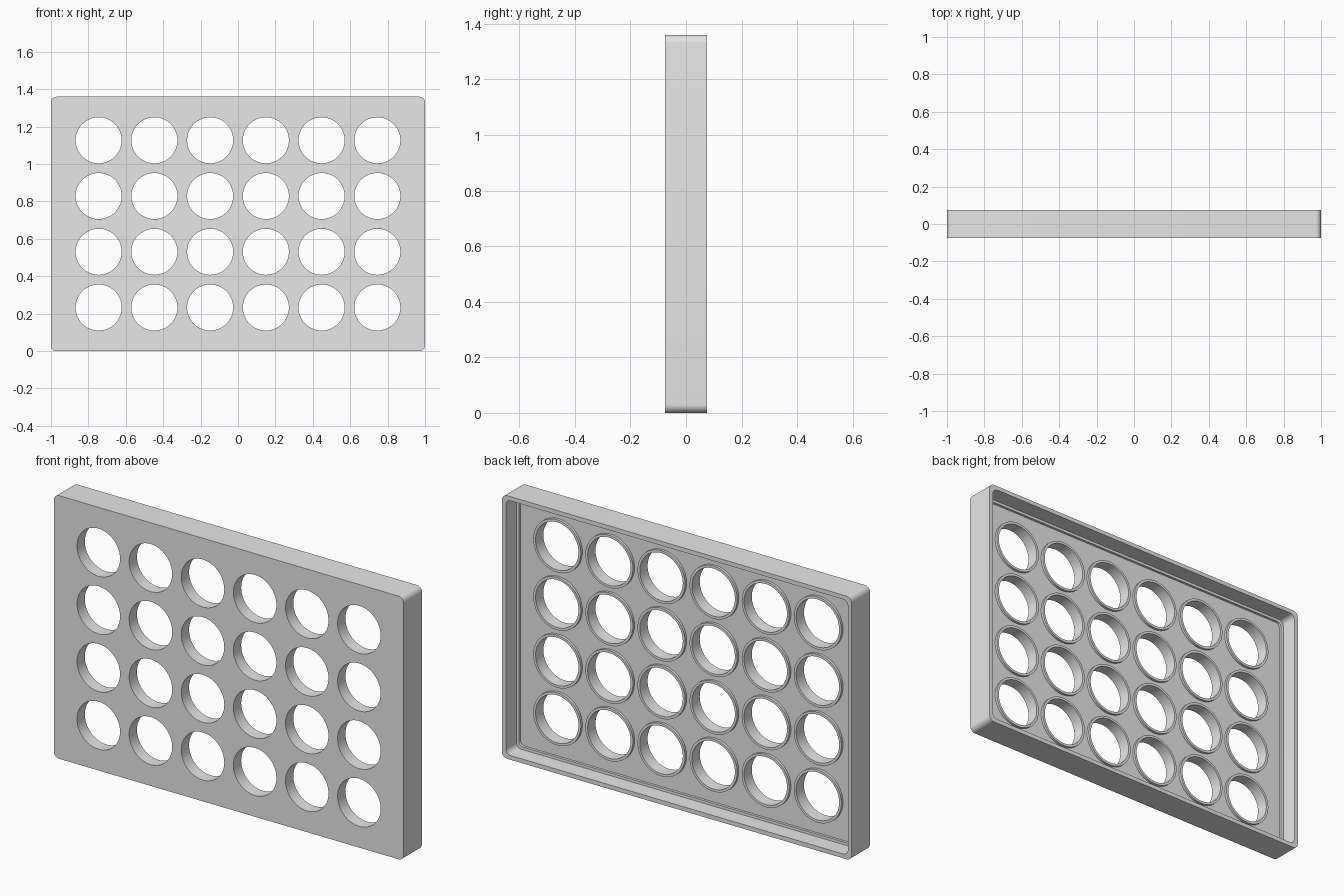
import bpy, bmesh, math
from mathutils import Matrix, Vector

old = bpy.data.objects.get("Cube")
if old:
    bpy.data.objects.remove(old, do_unlink=True)

WIDTH, HEIGHT, DEPTH = 2.0, 1.36, 0.15
PITCH, HOLE_R, COLLAR_R = 0.298, 0.123, 0.136
BACK, LEDGE_Y, FLOOR_Y = DEPTH / 2, -0.011, -0.024

grey = bpy.data.materials.new("light grey")
grey.use_nodes = True
grey.diffuse_color = (0.8, 0.8, 0.8, 1)
grey.node_tree.nodes["Principled BSDF"].inputs["Base Color"].default_value = (0.8, 0.8, 0.8, 1)


def make_object(name, bm):
    bmesh.ops.recalc_face_normals(bm, faces=bm.faces)
    mesh = bpy.data.meshes.new(name)
    bm.to_mesh(mesh)
    bm.free()
    mesh.materials.append(grey)
    obj = bpy.data.objects.new(name, mesh)
    bpy.context.collection.objects.link(obj)
    return obj


def rounded_slab(name, inset, radius, y0, y1, steps=8):
    """Rounded rectangle in the xz plane, extruded along y."""
    bm = bmesh.new()
    hx, hz = WIDTH / 2 - inset - radius, HEIGHT / 2 - inset - radius
    ring = []
    for corner, (sx, sz) in enumerate([(1, 1), (-1, 1), (-1, -1), (1, -1)]):
        for i in range(steps + 1):
            a = (corner + i / steps) * math.pi / 2
            ring.append(bm.verts.new((sx * hx + radius * math.cos(a), y0,
                                      HEIGHT / 2 + sz * hz + radius * math.sin(a))))
    face = bm.faces.new(ring)
    out = bmesh.ops.extrude_face_region(bm, geom=[face])
    top = [v for v in out["geom"] if isinstance(v, bmesh.types.BMVert)]
    bmesh.ops.translate(bm, verts=top, vec=Vector((0, y1 - y0, 0)))
    return make_object(name, bm)


def cylinder_grid(name, radius, y0, y1):
    """Six by four cylinders lying along y."""
    bm = bmesh.new()
    for col in range(6):
        for row in range(4):
            place = Matrix.Translation(((col - 2.5) * PITCH, (y0 + y1) / 2,
                                        HEIGHT / 2 + (row - 1.5) * PITCH))
            bmesh.ops.create_cone(bm, cap_ends=True, segments=64, radius1=radius,
                                  radius2=radius, depth=y1 - y0,
                                  matrix=place @ Matrix.Rotation(math.pi / 2, 4, "X"))
    return make_object(name, bm)


def combine(target, tool, operation):
    """Apply a boolean and discard the tool."""
    mod = target.modifiers.new(operation.lower(), "BOOLEAN")
    mod.operation, mod.object, mod.solver = operation, tool, "EXACT"
    bpy.context.view_layer.objects.active = target
    bpy.ops.object.modifier_apply(modifier=mod.name)
    bpy.data.objects.remove(tool, do_unlink=True)


# Plate with a deep back recess and a shallow floor pocket inside its ledge
tray = rounded_slab("rack_plate", 0, 0.03, -BACK, BACK)
combine(tray, rounded_slab("recess", 0.022, 0.028, LEDGE_Y, BACK + 0.1), "DIFFERENCE")
combine(tray, rounded_slab("floor_pocket", 0.036, 0.025, FLOOR_Y, BACK + 0.1), "DIFFERENCE")

# Raised collars round the holes, then the holes themselves
combine(tray, cylinder_grid("collars", COLLAR_R, FLOOR_Y - 0.02, LEDGE_Y), "UNION")
combine(tray, cylinder_grid("holes", HOLE_R, -BACK - 0.1, BACK + 0.1), "DIFFERENCE")

# Smooth curved walls, sharp edges
bpy.ops.object.select_all(action="DESELECT")
tray.select_set(True)
bpy.context.view_layer.objects.active = tray
bpy.ops.object.shade_smooth_by_angle(angle=math.radians(30))
